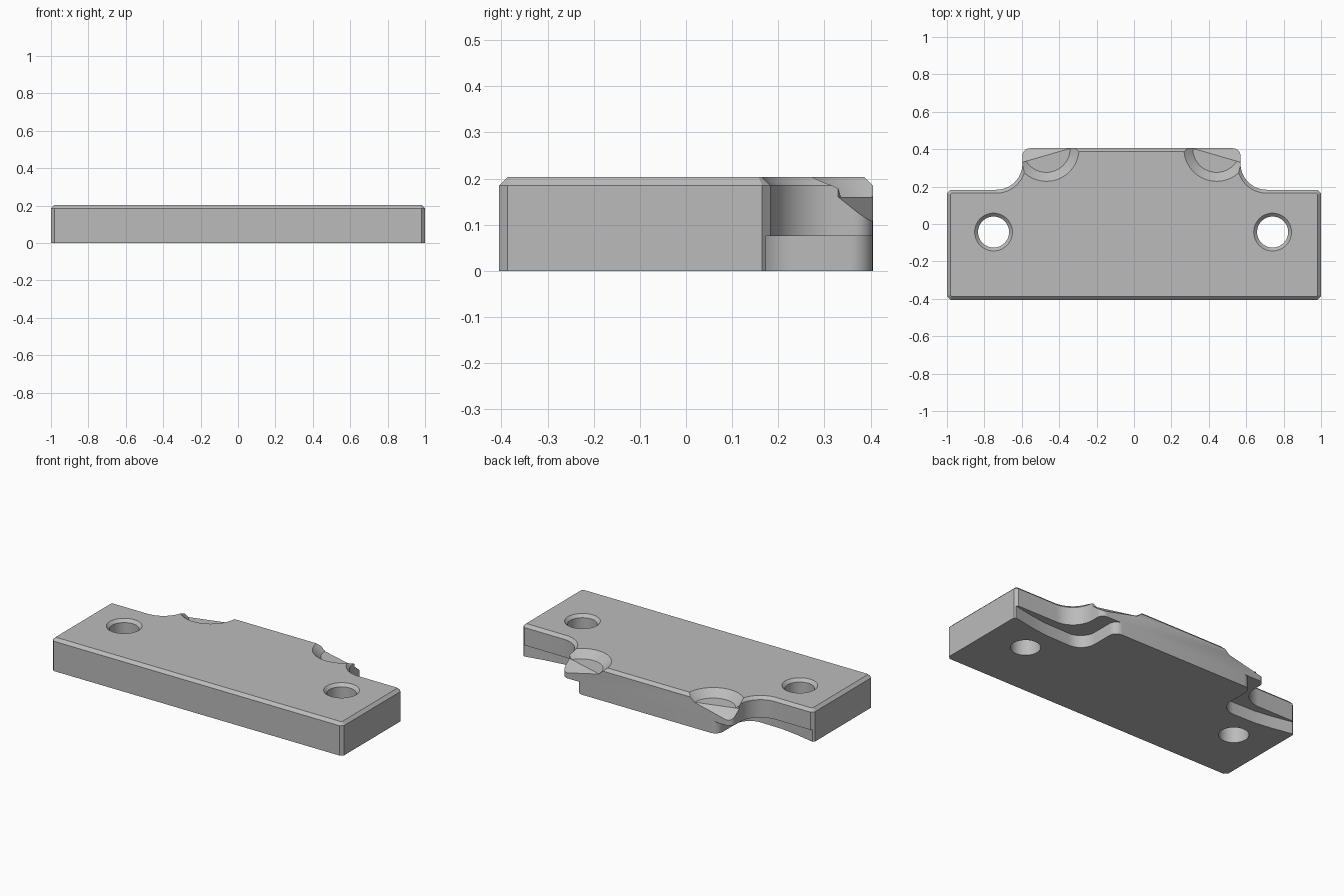
import bpy, bmesh
from math import cos, sin, radians
from mathutils import Vector

if "Cube" in bpy.data.objects:
    bpy.data.objects.remove(bpy.data.objects["Cube"], do_unlink=True)

H, BEVEL, MID = 0.203, 0.018, -0.0135   # height, edge chamfer, centre line of the nose
FRONT, EAR, BACK = -0.405, 0.183, 0.405
STEP = 0.075

grey = bpy.data.materials.new("machined grey")
grey.use_nodes = True
grey.diffuse_color = (0.5, 0.5, 0.5, 1)
grey.node_tree.nodes["Principled BSDF"].inputs["Base Color"].default_value = (0.5, 0.5, 0.5, 1)


def arc(cx, cy, r, a0, a1, n=14):
    angles = [radians(a0 + (a1 - a0) * i / n) for i in range(n + 1)]
    return [(cx + r * cos(a), cy + r * sin(a)) for a in angles]


def finish(name, bm):
    bmesh.ops.recalc_face_normals(bm, faces=bm.faces)
    mesh = bpy.data.meshes.new(name)
    bm.to_mesh(mesh)
    bm.free()
    mesh.materials.append(grey)
    obj = bpy.data.objects.new(name, mesh)
    bpy.context.collection.objects.link(obj)
    return obj


def prism(name, outline, z0, z1, chamfer=0):
    bm = bmesh.new()
    base = bm.faces.new([bm.verts.new((x, y, z0)) for x, y in outline])
    ext = bmesh.ops.extrude_face_region(bm, geom=[base])["geom"]
    top = [v for v in ext if isinstance(v, bmesh.types.BMVert)]
    bmesh.ops.translate(bm, verts=top, vec=(0, 0, z1 - z0))
    if chamfer:
        rim = [e for e in bm.edges if all(v.co.z > z1 - 1e-5 for v in e.verts)]
        bmesh.ops.bevel(bm, geom=rim, offset=chamfer, segments=1, affect='EDGES')
    return finish(name, bm)


def cone(name, x, y, z0, z1, r0, r1, n=64):
    bm = bmesh.new()
    bmesh.ops.create_cone(bm, cap_ends=True, segments=n, radius1=r0, radius2=r1, depth=z1 - z0)
    bmesh.ops.translate(bm, verts=bm.verts, vec=(x, y, (z0 + z1) / 2))
    return finish(name, bm)


def wedge(name, s):
    # Sloped ramp falling from a chord of the pocket floor to the nose corner
    a, b = Vector((0.325, 0.405, 0.16)), Vector((0.583, 0.33, 0.16))
    along = (b - a).normalized()
    down = Vector((-along.y, along.x, -0.83)) * 0.3
    a, b = a - along * 0.05, b + along * 0.05
    bm = bmesh.new()
    for p in (a, b, a + down, b + down):
        for z in (p.z, 0.3):
            bm.verts.new((MID + s * p.x, p.y, z))
    bmesh.ops.convex_hull(bm, input=bm.verts)
    return finish(name, bm)


def half_outline():
    # Right half, from front corner to nose tip
    end = [(1 - BEVEL, FRONT), (1, FRONT + BEVEL), (1, EAR - BEVEL), (1 - BEVEL, EAR)]
    nose = arc(0.723, EAR + 0.14, 0.14, 270, 180) + arc(0.543, BACK - 0.04, 0.04, 0, 90, 8)
    return end, nose


# Main plate
end, nose = half_outline()
right = end + [(MID + x, y) for x, y in nose]
left = [(-x, y) for x, y in end] + [(MID - x, y) for x, y in nose]
plate = prism("clamp_plate", right + left[::-1], 0, H, BEVEL)

cutters = []
for s in (-1, 1):
    # Undercut below the step, following a wider hollow
    hollow = [(0.98, 0.172), (0.86, 0.148), (0.75, 0.133)]
    hollow += arc(0.588, 0.23, 0.1, 270, 180)
    hollow += arc(0.438, BACK - 0.05, 0.05, 0, 90, 8)
    hollow += [(0.438, 0.6), (1.2, 0.6), (1.2, 0.21)]
    cutters.append(prism("undercut", [(MID * (x < 0.7) + s * x, y) for x, y in hollow], -0.1, STEP))
    # Conical pocket with ramp at the nose corner
    cutters.append(cone("pocket", MID + s * 0.455, 0.403, 0.16, 0.25, 0.127, 0.227))
    cutters.append(wedge("ramp", s))
    # Countersunk bolt hole
    hx = s * 0.746 - 0.005
    cutters.append(cone("hole", hx, -0.043, -0.1, 0.3, 0.083, 0.083))
    cutters.append(cone("countersink", hx, -0.043, H - BEVEL, H + BEVEL, 0.083, 0.083 + 2 * BEVEL))

for c in cutters:
    c.hide_render = True
    m = plate.modifiers.new(c.name, 'BOOLEAN')
    m.operation, m.solver, m.object = 'DIFFERENCE', 'EXACT', c

# Bake the cuts and drop the cutters
baked = bpy.data.meshes.new_from_object(plate.evaluated_get(bpy.context.evaluated_depsgraph_get()))
plate.modifiers.clear()
plate.data = baked
for c in cutters:
    bpy.data.objects.remove(c, do_unlink=True)

bpy.ops.object.select_all(action='DESELECT')
plate.select_set(True)
bpy.context.view_layer.objects.active = plate
bpy.ops.object.shade_smooth_by_angle(angle=radians(25))
